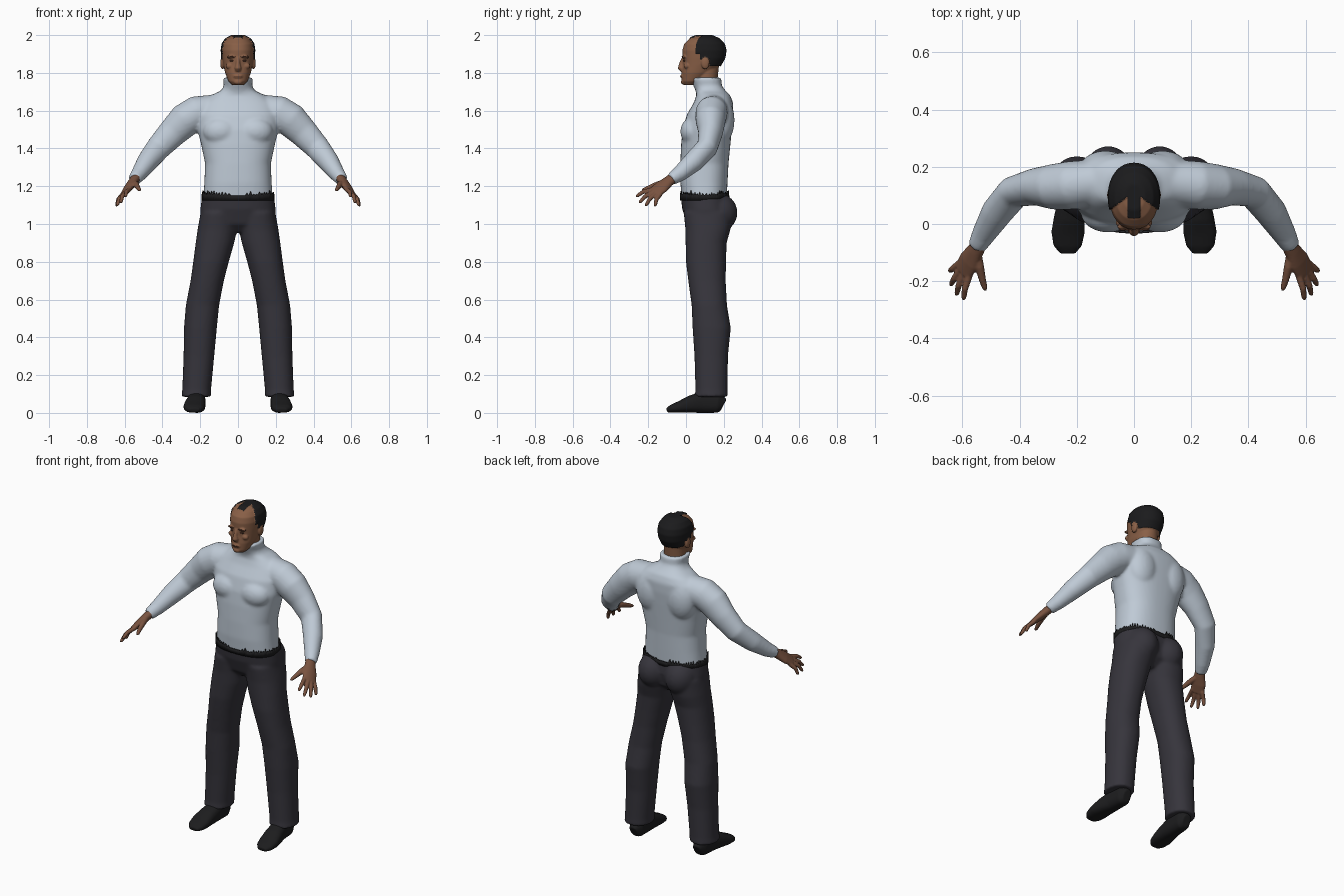
import bpy, bmesh, math, random
from mathutils import Vector, Matrix

random.seed(4)


def material(name, r, g, b):
    m = bpy.data.materials.new(name)
    m.diffuse_color = (r, g, b, 1)
    return m


SHIRT = material("pale blue knit", 0.52, 0.59, 0.67)
TROUSER = material("charcoal cloth", 0.037, 0.035, 0.045)
BLACK = material("black leather", 0.012, 0.012, 0.013)
HAIR = material("black hair", 0.011, 0.011, 0.012)
SKIN = material("brown skin", 0.25, 0.115, 0.062)
HAND = material("hand skin", 0.19, 0.085, 0.05)
DARK = material("dark skin", 0.085, 0.036, 0.022)


def tube(bm, path, side=(1, 0, 0), level=False, power=2.0, n=32):
    """Loft superellipse rings along (x, y, z, radius_a, radius_b) stations."""
    pts = [Vector(p[:3]) for p in path]
    rings = []
    for i, p in enumerate(path):
        t = pts[min(i + 1, len(pts) - 1)] - pts[max(i - 1, 0)]
        t = Vector((0, 0, 1)) if level else t.normalized()
        u = Vector(side)
        u = (u - t * u.dot(t)).normalized()
        v = t.cross(u)
        ring = []
        for k in range(n):
            a = 2 * math.pi * k / n
            c, s = math.cos(a), math.sin(a)
            c = math.copysign(abs(c) ** (2 / power), c)
            s = math.copysign(abs(s) ** (2 / power), s)
            ring.append(bm.verts.new(pts[i] + u * c * p[3] + v * s * p[4]))
        rings.append(ring)
    for lo, hi in zip(rings, rings[1:]):
        for k in range(n):
            bm.faces.new((lo[k], lo[(k + 1) % n], hi[(k + 1) % n], hi[k]))
    bm.faces.new(rings[0][::-1])
    bm.faces.new(rings[-1])


def stack(bm, rows, power=2.4):
    """Level rings from (z, centre x, half width, y front, y back)."""
    tube(bm, [(x, (f + b) / 2, z, w, (b - f) / 2) for z, x, w, f, b in rows],
         level=True, power=power, n=48)


def ball(bm, centre, radii):
    m = Matrix.Translation(centre) @ Matrix.Diagonal((*radii, 1))
    bmesh.ops.create_uvsphere(bm, u_segments=24, v_segments=14, radius=1, matrix=m)


def flip(path, s):
    return [(p[0] * s, *p[1:]) for p in path]


def finish(bm, name, mat, voxel=0, smooth=0):
    """Turn overlapping shells into one object, optionally fused and softened."""
    bmesh.ops.recalc_face_normals(bm, faces=bm.faces)
    me = bpy.data.meshes.new(name)
    bm.to_mesh(me)
    bm.free()
    ob = bpy.data.objects.new(name, me)
    bpy.context.collection.objects.link(ob)
    if voxel:
        r = ob.modifiers.new("fuse", 'REMESH')
        r.mode = 'VOXEL'
        r.voxel_size = voxel
        if smooth:
            s = ob.modifiers.new("soften", 'SMOOTH')
            s.factor = 0.5
            s.iterations = smooth
        dg = bpy.context.evaluated_depsgraph_get()
        me = bpy.data.meshes.new_from_object(ob.evaluated_get(dg))
        ob.modifiers.clear()
        ob.data = me
    me.materials.clear()
    me.materials.append(mat)
    for p in me.polygons:
        p.use_smooth = True
        p.material_index = 0
    return ob


# Sweater: trunk with collar, chest, shoulder blades and sleeves
bm = bmesh.new()
stack(bm, [(1.13, 0, .184, -.022, .215), (1.22, 0, .178, -.03, .22), (1.32, 0, .174, -.03, .225),
           (1.42, 0, .195, -.026, .235), (1.50, 0, .215, -.018, .243), (1.58, 0, .22, .005, .25),
           (1.64, 0, .20, .04, .25), (1.68, 0, .145, .055, .235), (1.705, 0, .092, .052, .21),
           (1.73, 0, .074, .04, .19), (1.775, 0, .08, .02, .187)])
sleeve = [(.13, .145, 1.60, .085, .08), (.22, .135, 1.588, .09, .085), (.28, .13, 1.55, .09, .08),
          (.345, .13, 1.485, .078, .065), (.42, .112, 1.405, .066, .056), (.48, .04, 1.33, .056, .055),
          (.525, -.035, 1.265, .042, .042), (.55, -.08, 1.235, .034, .032)]
for s in (1, -1):
    ball(bm, (s * .09, .035, 1.49), (.095, .065, .075))
    ball(bm, (s * .10, .185, 1.55), (.095, .072, .13))
    tube(bm, flip(sleeve, s), side=(0.7 * s, 0, 0.7))
finish(bm, "sweater", SHIRT, .009, 7)

# Trousers: pelvis, seat and two legs
bm = bmesh.new()
stack(bm, [(.955, 0, .13, .05, .17), (1.0, 0, .20, .005, .22), (1.08, 0, .199, -.02, .235),
           (1.15, 0, .19, -.028, .226)])
leg = [(.085, .221, .079, .045, .222), (.12, .219, .076, .05, .22), (.30, .207, .081, .045, .222),
       (.45, .199, .087, .035, .237), (.57, .188, .088, .03, .217), (.70, .163, .088, .012, .21),
       (.80, .143, .094, 0, .212), (.90, .122, .102, -.002, .215), (.97, .110, .104, -.003, .235),
       (1.06, .10, .098, -.012, .245)]
for s in (1, -1):
    stack(bm, [(r[0], r[1] * s, *r[2:]) for r in leg], 2.2)
    ball(bm, (s * .09, .165, 1.06), (.092, .108, .105))
finish(bm, "trousers", TROUSER, .009, 6)

# Waistband with a ragged upper edge
bm = bmesh.new()
N = 132
low, high = [], []
for k in range(N):
    a = 2 * math.pi * k / N
    c, s = math.cos(a), math.sin(a)
    x = math.copysign(abs(c) ** (2 / 2.4), c) * .192
    y = math.copysign(abs(s) ** (2 / 2.4), s) * .131 + .098
    top = 1.152 + (random.uniform(.006, .026) if k % 2 and abs(x) > .04 else 0)
    low.append(bm.verts.new((x, y, 1.125)))
    high.append(bm.verts.new((x, y, top)))
for k in range(N):
    j = (k + 1) % N
    bm.faces.new((low[k], low[j], high[j], high[k]))
band = finish(bm, "waistband", BLACK)
m = band.modifiers.new("thickness", 'SOLIDIFY')
m.thickness = .006

# Shoes
shoe = [(.215, .198, .04, .026, .036), (.215, .17, .055, .043, .055), (.219, .08, .056, .048, .056),
        (.226, .02, .045, .054, .045), (.231, -.03, .032, .058, .032), (.232, -.075, .022, .05, .022),
        (.232, -.102, .014, .028, .012)]
for s, tag in ((1, "left"), (-1, "right")):
    bm = bmesh.new()
    tube(bm, flip(shoe, s), power=2.5)
    ob = finish(bm, tag + "_shoe", BLACK, .006, 3)
    for v in ob.data.vertices:
        v.co.z = max(v.co.z, 0)

# Hands: palm, four fingers and thumb
palm = [(.538, -.065, 1.248, .028, .024), (.555, -.095, 1.224, .032, .024),
        (.577, -.13, 1.195, .042, .021), (.598, -.168, 1.166, .04, .014)]
fingers = [((.576, -.18, 1.182), (.597, -.266, 1.146)), ((.594, -.172, 1.17), (.622, -.25, 1.112)),
           ((.605, -.158, 1.162), (.642, -.215, 1.096)), ((.611, -.138, 1.156), (.646, -.166, 1.094))]
for s, tag in ((1, "left"), (-1, "right")):
    bm = bmesh.new()
    tube(bm, flip(palm, s), side=(.037 * s, .05, -.025))
    for base, tip in fingers:
        b, t = Vector(base), Vector(tip)
        back = b + (b - t) * .35
        bend = b.lerp(t, .5) + Vector((.005, -.004, .006))
        path = [(*back, .012, .012), (*b, .0125, .0125), (*bend, .0115, .0115),
                (*b.lerp(t, .9), .009, .009), (*t, .004, .004)]
        tube(bm, flip(path, s), n=14)
    thumb = [(.552, -.095, 1.222, .018, .018), (.54, -.15, 1.21, .016, .016),
             (.53, -.195, 1.193, .0125, .0125), (.522, -.222, 1.182, .01, .01), (.519, -.234, 1.177, .004, .004)]
    tube(bm, flip(thumb, s), n=14)
    finish(bm, tag + "_hand", HAND, .004, 3)

# Head: skull, neck, nose, brows, cheeks, lips and ears
bm = bmesh.new()
stack(bm, [(1.735, 0, .03, -.01, .05), (1.755, 0, .05, -.022, .085), (1.80, 0, .068, -.022, .14),
           (1.84, 0, .077, -.017, .18), (1.88, 0, .083, -.018, .203), (1.92, 0, .086, -.019, .209),
           (1.953, 0, .081, -.01, .20), (1.978, 0, .064, .015, .175), (1.994, 0, .036, .05, .14)], 2.15)
tube(bm, [(0, .115, 1.69, .06, .06), (0, .108, 1.77, .062, .06), (0, .105, 1.84, .06, .07)])
tube(bm, [(0, -.012, 1.88, .010, .010), (0, -.022, 1.85, .011, .014), (0, -.026, 1.826, .018, .018),
          (0, -.018, 1.812, .016, .012)], n=16)
ball(bm, (0, -.017, 1.782), (.026, .013, .013))
ball(bm, (0, -.012, 1.752), (.024, .015, .015))
for s in (1, -1):
    ball(bm, (s * .033, -.009, 1.884), (.027, .012, .009))
    ball(bm, (s * .043, .004, 1.836), (.022, .015, .016))
    ball(bm, (s * .083, .102, 1.852), (.011, .022, .033))
head = finish(bm, "head", SKIN, .0042, 3)


def is_hair(p):
    """Receding hairline with a centre peak, short sides and nape."""
    ax = abs(p.x)
    if ax > .0865 and p.z < 1.886 and .077 < p.y < .127:
        return False
    front = .022 if ax < .022 else .095 - .75 * (ax - .022)
    floor = 1.902 if p.y < .075 else 1.872 if p.y < .125 else 1.838
    return p.y > front and p.z > floor


head.data.materials.append(HAIR)
for f in head.data.polygons:
    f.material_index = int(is_hair(f.center))
raised = [(v, v.normal.copy()) for v in head.data.vertices if is_hair(v.co)]
for v, nrm in raised:
    v.co += nrm * .006

# Eyes, brow hair and mouth line
bm = bmesh.new()
for s in (1, -1):
    ball(bm, (s * .032, -.009, 1.864), (.013, .006, .0045))
    ball(bm, (s * .034, -.017, 1.885), (.021, .0065, .0035))
ball(bm, (0, -.0265, 1.782), (.022, .005, .0028))
finish(bm, "eyes_and_mouth", DARK)
